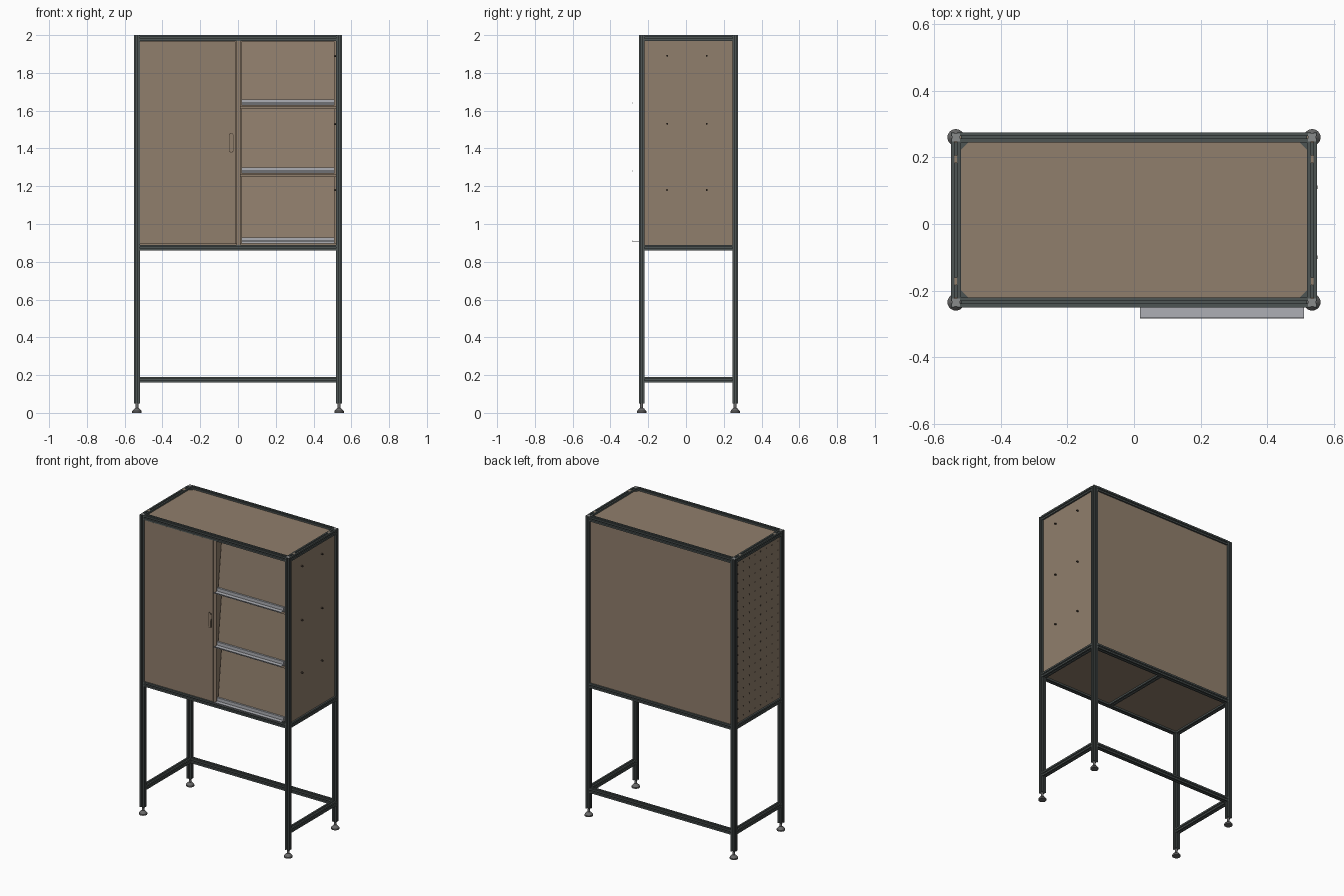
import bpy, bmesh
from math import cos, sin, pi, radians

cube = bpy.data.objects.get("Cube")
if cube:
    bpy.data.objects.remove(cube, do_unlink=True)


def material(name, rgb):
    m = bpy.data.materials.new(name)
    m.use_nodes = True
    m.diffuse_color = (*rgb, 1)
    m.node_tree.nodes["Principled BSDF"].inputs["Base Color"].default_value = (*rgb, 1)
    return m


BROWN = material("brown board", (0.28, 0.21, 0.15))
DARK = material("dark brown", (0.06, 0.045, 0.032))
FRAME = material("dark grey metal", (0.075, 0.09, 0.088))
FOOT = material("foot grey", (0.14, 0.14, 0.14))
SILVER = material("silver", (0.42, 0.43, 0.46))
CAP = material("cap grey", (0.25, 0.26, 0.26))

PLACE = {
    "x": lambda t, u, v: (t, u, v),
    "y": lambda t, u, v: (u, t, v),
    "z": lambda t, u, v: (u, v, t),
}


def add_prism(bm, points, axis, a, b):
    """Extrude a 2D outline along an axis from a to b."""
    place = PLACE[axis]
    rings = [[bm.verts.new(place(t, u, v)) for u, v in points] for t in (a, b)]
    for ring in rings:
        bm.faces.new(ring)
    n = len(points)
    for i in range(n):
        j = (i + 1) % n
        bm.faces.new((rings[0][i], rings[0][j], rings[1][j], rings[1][i]))


def finish(name, bm, mat):
    bmesh.ops.recalc_face_normals(bm, faces=bm.faces)
    mesh = bpy.data.meshes.new(name)
    bm.to_mesh(mesh)
    bm.free()
    mesh.materials.append(mat)
    obj = bpy.data.objects.new(name, mesh)
    bpy.context.collection.objects.link(obj)
    return obj


def prism(name, points, axis, a, b, mat):
    bm = bmesh.new()
    add_prism(bm, points, axis, a, b)
    return finish(name, bm, mat)


def box(name, x, y, z, mat):
    outline = [(x[0], y[0]), (x[1], y[0]), (x[1], y[1]), (x[0], y[1])]
    return prism(name, outline, "z", z[0], z[1], mat)


def circle(u, v, r, n=12):
    return [(u + r * cos(2 * pi * i / n), v + r * sin(2 * pi * i / n)) for i in range(n)]


H = 0.015  # half width of the slotted bar


def slotted(cu, cv):
    """Square bar outline with a T slot in every side."""
    side = [(H, -H), (H, -0.004), (H - 0.003, -0.004), (H - 0.003, -0.008),
            (H - 0.008, -0.004), (H - 0.008, 0.004), (H - 0.003, 0.008),
            (H - 0.003, 0.004), (H, 0.004)]
    pts = []
    for k in range(4):
        c, s = round(cos(k * pi / 2)), round(sin(k * pi / 2))
        pts += [(cu + c * u - s * v, cv + s * u + c * v) for u, v in side]
    return pts


LX, FRONT, BACK = 0.535, -0.235, 0.26
TOP, BASE, LOW = 1.985, 0.875, 0.175
IX, IY0, IY1 = LX - H, FRONT + H, BACK - H

# Legs with end caps and levelling feet
FOOT_PROFILE = [(0.0, 0), (0.025, 0), (0.025, 0.009), (0.014, 0.022),
                (0.008, 0.026), (0.008, 0.052), (0.0, 0.052)]
for sx, side in ((-1, "right"), (1, "left")):
    for y, end in ((FRONT, "front"), (BACK, "back")):
        x, tag = sx * LX, f"{end}_{side}"
        prism("leg_" + tag, slotted(x, y), "z", 0.05, 1.999, FRAME)
        box("leg_cap_" + tag, (x - 0.012, x + 0.012), (y - 0.012, y + 0.012),
            (1.997, 2.0), CAP)
        bm = bmesh.new()
        verts = [bm.verts.new((r, 0, z)) for r, z in FOOT_PROFILE]
        edges = [bm.edges.new(p) for p in zip(verts, verts[1:])]
        bmesh.ops.spin(bm, geom=verts + edges, cent=(0, 0, 0), axis=(0, 0, 1),
                       angle=2 * pi, steps=24)
        bmesh.ops.remove_doubles(bm, verts=bm.verts, dist=0.0001)
        foot = finish("foot_" + tag, bm, FOOT)
        foot.location = (x, y, 0)
        bpy.ops.object.select_all(action="DESELECT")
        bpy.context.view_layer.objects.active = foot
        foot.select_set(True)
        bpy.ops.object.shade_smooth_by_angle(angle=radians(30))

# Cross rails; the lower front stays open
for z, level in ((TOP, "top"), (BASE, "base"), (LOW, "lower")):
    for sx, side in ((-1, "right"), (1, "left")):
        prism(f"{level}_rail_{side}", slotted(sx * LX, z), "y", IY0, IY1, FRAME)
    prism(f"{level}_rail_back", slotted(BACK, z), "x", -IX, IX, FRAME)
    if z != LOW:
        prism(f"{level}_rail_front", slotted(FRONT, z), "x", -IX, IX, FRAME)
prism("base_rail_middle", slotted(0, BASE), "y", IY0, IY1, FRAME)

# Cabinet boards held in the slots
G, T = 0.004, 0.0035
box("top_board", (-IX - G, IX + G), (IY0 - G, IY1 + G), (TOP - T, TOP + T), BROWN)
box("base_board", (-IX - G, IX + G), (IY0 - G, IY1 + G), (BASE + H, BASE + H + 0.006), BROWN)
box("base_under_board", (-IX - G, IX + G), (IY0 - G, IY1 + G), (BASE - T, BASE + T), BROWN)
box("back_board", (-IX - G, IX + G), (BACK - T, BACK + T), (BASE + H - G, TOP - H + G), BROWN)
for sx, side in ((-1, "right"), (1, "left")):
    box("side_board_" + side, (sx * LX - T, sx * LX + T), (IY0 - G, IY1 + G),
        (BASE + H - G, TOP - H + G), BROWN)
    # Plugs in the top side rails
    for y, end in ((0.195, "back"), (-0.172, "front")):
        oval = [(sx * LX + 0.009 * cos(i * pi / 8), y + 0.012 * sin(i * pi / 8))
                for i in range(16)]
        prism(f"rail_plug_{end}_{side}", oval, "z", 1.994, 2.0, BROWN)

# Corner gussets around the top board
for sx in (-1, 1):
    for y, sy in ((IY0, 1), (IY1, -1)):
        tri = [(sx * IX, y), (sx * (IX - 0.022), y), (sx * IX, y + sy * 0.022)]
        prism("corner_gusset", tri, "z", TOP + T, TOP + T + 0.003, FRAME)

# Perforations in the right side board
bm = bmesh.new()
for row in range(18):
    for col in range(8):
        hole = circle(-0.198 + col * 0.06, 0.92 + row * 0.06, 0.0055, 8)
        add_prism(bm, hole, "x", -LX - T - 0.0006, -LX + T + 0.0006)
finish("side_perforations", bm, DARK)

# Screws in the left side board
bm = bmesh.new()
for z in (1.18, 1.53, 1.89):
    for y in (-0.1, 0.11):
        add_prism(bm, circle(y, z, 0.005), "x", 0.51, 0.551)
finish("side_screws", bm, DARK)

# Divider and door with a long rounded pull
Z0, Z1 = BASE + H, TOP - H
box("divider", (-0.008, 0.012), (-0.245, IY1), (Z0, Z1), BROWN)
box("door", (-IX + 0.002, -0.012), (-0.245, -0.232), (Z0 + 0.003, Z1 - 0.003), BROWN)


def stadium(x, z, r, half):
    return [(x + r * cos(i * pi / 8), z + r * sin(i * pi / 8) + (half if i < 8 else -half))
            for i in range(16)]


prism("pull_rim", stadium(-0.036, 1.43, 0.012, 0.04), "y", -0.247, -0.245, DARK)
prism("pull_centre", stadium(-0.036, 1.43, 0.009, 0.04), "y", -0.248, -0.245, BROWN)

# Open-side shelves, leaning flaps and silver lips
for i, (bottom, top) in enumerate(((0.896, 1.25), (1.268, 1.608), (1.628, 1.966))):
    if i:
        box(f"shelf_{i}", (0.012, IX), (-0.236, IY1), (bottom - 0.018, bottom - 0.004), BROWN)
    flap = [(-0.238, bottom), (-0.226, bottom), (-0.186, top), (-0.198, top)]
    prism(f"flap_{i}", flap, "x", 0.018, 0.51, BROWN)
    y, z = -0.247, bottom + 0.002
    lip = [(y + 0.012, z), (y, z), (y, z + 0.007), (-0.283, z + 0.007),
           (-0.283, z + 0.014), (-0.281, z + 0.014), (-0.281, z + 0.009),
           (y, z + 0.009), (y, z + 0.03), (y + 0.012, z + 0.03)]
    prism(f"flap_lip_{i}", lip, "x", 0.018, 0.51, SILVER)
